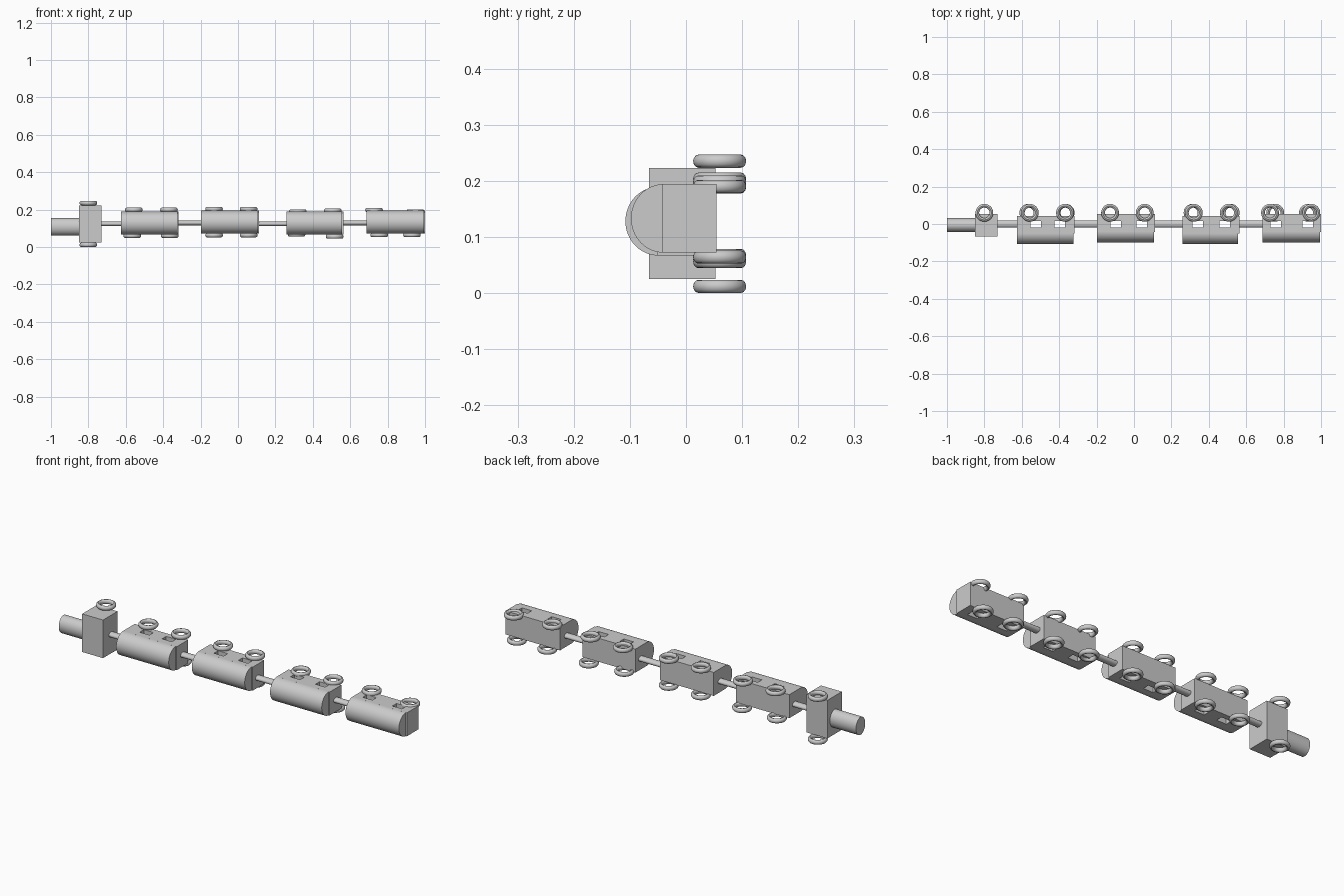
import bpy, math

if "Cube" in bpy.data.objects:
    bpy.data.objects.remove(bpy.data.objects["Cube"])

def finish(ob, name, smooth=False):
    ob.name = name
    bpy.ops.object.transform_apply(location=False, rotation=True, scale=True)
    if smooth:
        bpy.ops.object.shade_smooth_by_angle(angle=math.radians(35))
    return ob

def box(name, x0, x1, y0, y1, z0, z1):
    bpy.ops.mesh.primitive_cube_add(size=1, location=((x0+x1)/2, (y0+y1)/2, (z0+z1)/2))
    ob = bpy.context.object
    ob.scale = (x1-x0, y1-y0, z1-z0)
    return finish(ob, name)

def rod(name, x0, x1, y, z, ry, rz):
    bpy.ops.mesh.primitive_cylinder_add(vertices=32, radius=1, depth=1,
        location=((x0+x1)/2, y, z), rotation=(0, math.pi/2, 0))
    ob = bpy.context.object
    ob.scale = (rz, ry, x1-x0)
    return finish(ob, name, True)

def wheel(name, x, z):
    bpy.ops.mesh.primitive_torus_add(major_segments=48, minor_segments=12,
        major_radius=0.0375, minor_radius=0.0098, location=(x, 0.06, z))
    ob = bpy.context.object
    ob.scale.z = 1.2
    return finish(ob, name, True)

def roof(name, x0, x1, yc, zc, ry, rz, n=32):
    # half-round roof, extruded along the train
    prof = [(yc - ry*math.sin(math.pi*i/n), zc + rz*math.cos(math.pi*i/n)) for i in range(n+1)]
    m = n + 1
    verts = [(x, y, z) for x in (x0, x1) for y, z in prof]
    faces = [(i, (i+1) % m, m+(i+1) % m, m+i) for i in range(m)]
    faces += [tuple(range(m))[::-1], tuple(range(m, 2*m))]
    me = bpy.data.meshes.new(name)
    me.from_pydata(verts, [], faces)
    ob = bpy.data.objects.new(name, me)
    bpy.context.collection.objects.link(ob)
    bpy.ops.object.select_all(action='DESELECT')
    bpy.context.view_layer.objects.active = ob
    ob.select_set(True)
    bpy.ops.object.mode_set(mode='EDIT')
    bpy.ops.mesh.select_all(action='SELECT')
    bpy.ops.mesh.normals_make_consistent(inside=False)
    bpy.ops.object.mode_set(mode='OBJECT')
    return finish(ob, name, True)

# engine: boiler, cab and wheels
rod("boiler", -1.0, -0.84, -0.006, 0.108, 0.038, 0.046)
box("cab", -0.85, -0.73, -0.066, 0.053, 0.025, 0.223)
wheel("cab_wheel_left", -0.80, 0.235)
wheel("cab_wheel_right", -0.80, 0.0118)

# wagons: x range, y shift, z centre, window centres, wheels (x, z)
wagons = [
    (-0.625, -0.317, -0.010, 0.128, (-0.525, -0.396),
     [(-0.557, 0.199), (-0.369, 0.199), (-0.565, 0.060), (-0.365, 0.060)]),
    (-0.197, 0.113, 0.0, 0.133, (-0.098, 0.042),
     [(-0.128, 0.203), (0.057, 0.203), (-0.128, 0.063), (0.057, 0.063)]),
    (0.260, 0.563, -0.010, 0.128, (0.342, 0.486),
     [(0.320, 0.189), (0.507, 0.194), (0.313, 0.067), (0.517, 0.056)]),
    (0.687, 1.0, 0.0, 0.133, (0.757, 0.928),
     [(0.727, 0.198), (0.948, 0.190), (0.755, 0.064), (0.930, 0.064)]),
]
for k, (x0, x1, dy, zc, wins, whs) in enumerate(wagons, 1):
    body = box(f"wagon_{k}_body", x0, x1, -0.042+dy, 0.054+dy, zc-0.061, zc+0.061)
    roof(f"wagon_{k}_roof", x0, x1-0.006, -0.04+dy, zc, 0.058, 0.061)
    # window openings through both sides
    for j, wx in enumerate(wins):
        cut = box(f"wagon_{k}_window_cutter_{j}", wx-0.028, wx+0.028, -0.018, 0.016, 0, 0.3)
        cut.hide_render = True
        cut.hide_viewport = True
        cut.display_type = 'WIRE'
        mod = body.modifiers.new("window", 'BOOLEAN')
        mod.operation = 'DIFFERENCE'
        mod.solver = 'EXACT'
        mod.object = cut
    for j, (wx, wz) in enumerate(whs):
        wheel(f"wagon_{k}_wheel_{j+1}", wx, wz)

# couplings between the cars
for k, (x0, x1, z) in enumerate([(-0.74, -0.615, 0.124), (-0.325, -0.19, 0.129),
                                 (0.105, 0.265, 0.124), (0.555, 0.692, 0.129)], 1):
    rod(f"coupling_{k}", x0, x1, 0.0, z, 0.019, 0.013)
